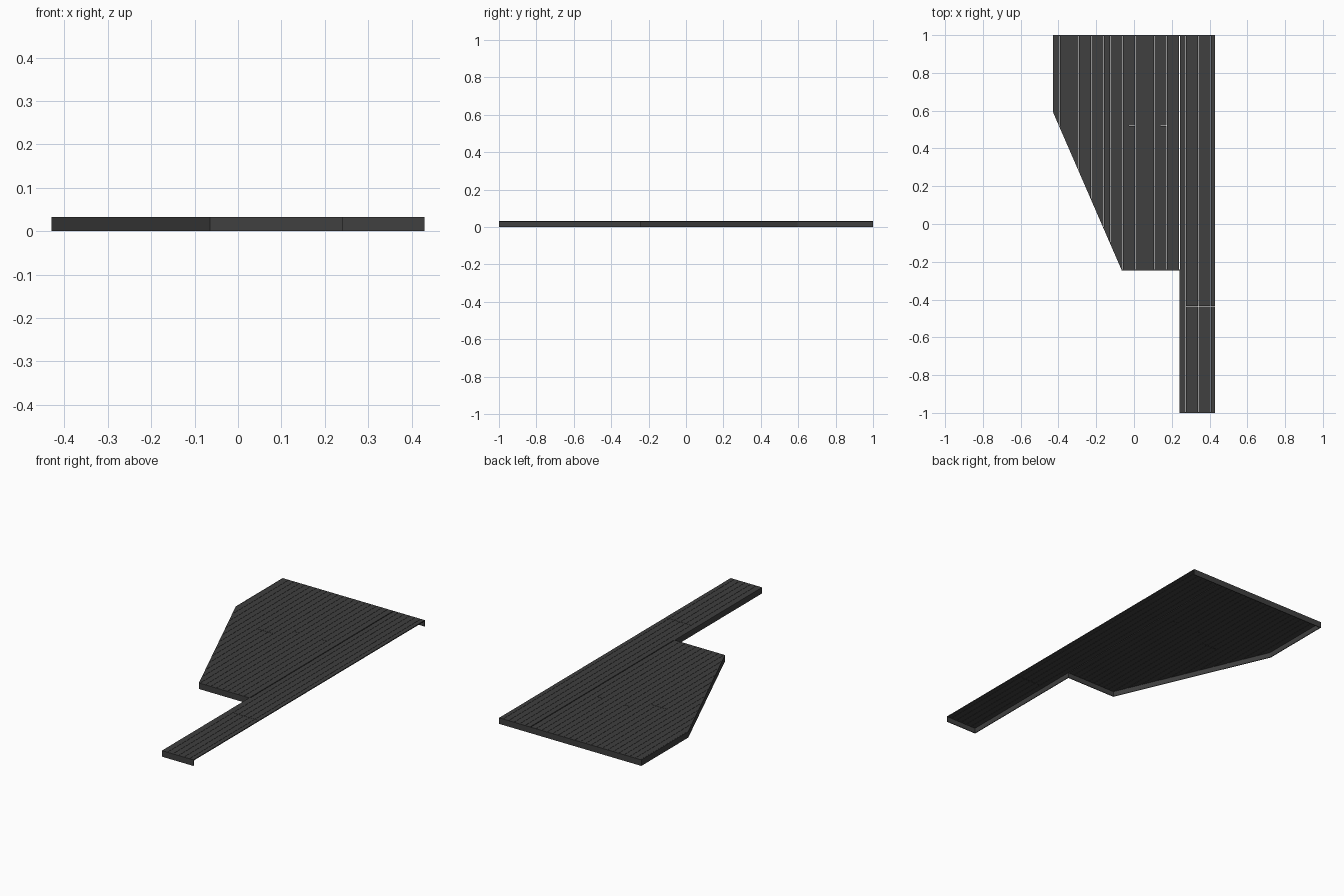
import bpy, bmesh
from mathutils import Vector

if "Cube" in bpy.data.objects:
    bpy.data.objects.remove(bpy.data.objects["Cube"])

H = 0.033          # total height
BOARD_T = 0.005    # board thickness
SKIRT_T = 0.004    # fascia thickness
PITCH = 0.0333     # board spacing
GAP = 0.0014

mat = bpy.data.materials.new("charcoal composite")
mat.diffuse_color = (0.05, 0.05, 0.05, 1)
mat.use_nodes = True
mat.node_tree.nodes["Principled BSDF"].inputs["Base Color"].default_value = mat.diffuse_color

# Open outline of the deck; the right side (house wall) has no fascia
outline = [Vector(p) for p in ((0.43, 1), (-0.43, 1), (-0.43, 0.595), (-0.065, -0.245),
                               (0.24, -0.245), (0.24, -1), (0.43, -1))]


def prism(bm, pts, z0, z1):
    """Closed vertical prism over a counter-clockwise footprint."""
    lo = [bm.verts.new((p[0], p[1], z0)) for p in pts]
    hi = [bm.verts.new((p[0], p[1], z1)) for p in pts]
    bm.faces.new(lo[::-1])
    bm.faces.new(hi)
    n = len(pts)
    for i in range(n):
        j = (i + 1) % n
        bm.faces.new((lo[i], lo[j], hi[j], hi[i]))


def finish(bm, name):
    bmesh.ops.recalc_face_normals(bm, faces=bm.faces[:])
    me = bpy.data.meshes.new(name)
    bm.to_mesh(me)
    bm.free()
    me.materials.append(mat)
    ob = bpy.data.objects.new(name, me)
    bpy.context.collection.objects.link(ob)


def inset(path, d):
    """Offset an open path to its left with mitred corners."""
    normals = []
    for a, b in zip(path, path[1:]):
        t = (b - a).normalized()
        normals.append(Vector((-t.y, t.x)))
    out = [path[0] + normals[0] * d]
    for p, n1, n2 in zip(path[1:], normals, normals[1:]):
        out.append(p + (n1 + n2) * (d / (1 + n1.dot(n2))))
    out.append(path[-1] + normals[-1] * d)
    return out


# Fascia skirt around the exposed sides
inner = inset(outline, SKIRT_T)
for i, name in enumerate(("back", "left", "diagonal", "middle_front", "step", "front")):
    bm = bmesh.new()
    prism(bm, (outline[i], outline[i + 1], inner[i + 1], inner[i]), 0, H)
    finish(bm, name + "_fascia")


# Front edge of the boards at a given x
def front_y(x):
    a, b = inner[2], inner[3]
    if x >= inner[4].x:
        return inner[5].y
    if x >= b.x:
        return b.y
    return a.y + (b.y - a.y) * (x - a.x) / (b.x - a.x)


# Butt joints: (x from, x to, y)
joints = ((-0.2, -0.09, 0.44), (-0.03, 0.005, 0.52), (0.138, 0.175, 0.52), (0.273, 0.43, -0.435))

# Deck boards running front to back, cut to the outline
bm = bmesh.new()
left, right, back = inner[1].x, 0.43, inner[0].y
for k in range(-21, 7):
    x0 = max(left, 0.24 + k * PITCH + GAP / 2)
    x1 = min(right, 0.24 + (k + 1) * PITCH - GAP / 2)
    if k == 0:
        x0 = inner[4].x
    if x1 - x0 < 0.002:
        continue
    xs = [x0] + ([inner[3].x] if x0 < inner[3].x < x1 else []) + [x1]
    edge = [(x, front_y(x)) for x in xs]
    mid = (x0 + x1) / 2
    for a, b, y in joints:
        if a < mid < b:
            prism(bm, edge + [(x1, y - GAP / 2), (x0, y - GAP / 2)], H - BOARD_T, H)
            edge = [(x0, y + GAP / 2), (x1, y + GAP / 2)]
    prism(bm, edge + [(x1, back), (x0, back)], H - BOARD_T, H)
finish(bm, "deck_boards")
